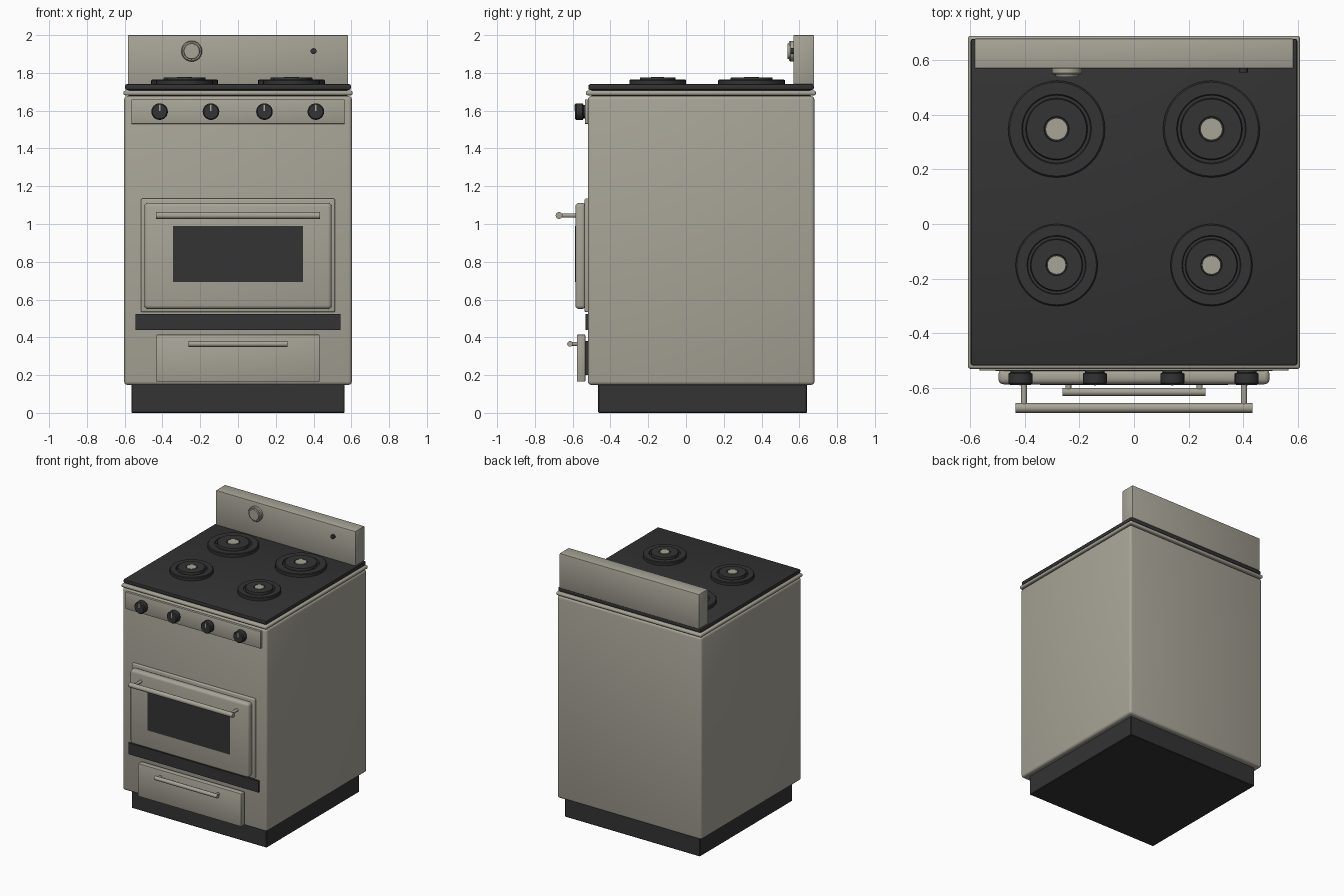
import bpy, bmesh, math
from mathutils import Matrix

if "Cube" in bpy.data.objects:
    bpy.data.objects.remove(bpy.data.objects["Cube"], do_unlink=True)


def material(name, rgb):
    m = bpy.data.materials.new(name)
    m.use_nodes = True
    m.diffuse_color = (*rgb, 1)
    m.node_tree.nodes["Principled BSDF"].inputs["Base Color"].default_value = (*rgb, 1)
    return m


enamel = material("warm grey enamel", (0.39, 0.37, 0.31))
black = material("black", (0.033, 0.033, 0.033))


def finish(name, bm, mat, bevel=0, segments=3):
    bmesh.ops.recalc_face_normals(bm, faces=bm.faces)
    mesh = bpy.data.meshes.new(name)
    bm.to_mesh(mesh)
    bm.free()
    mesh.materials.append(mat)
    obj = bpy.data.objects.new(name, mesh)
    bpy.context.collection.objects.link(obj)
    bpy.context.view_layer.objects.active = obj
    bpy.ops.object.select_all(action="DESELECT")
    obj.select_set(True)
    if bevel:
        mod = obj.modifiers.new("rounded edges", "BEVEL")
        mod.width, mod.segments = bevel, segments
        bpy.ops.object.modifier_apply(modifier=mod.name)
    bpy.ops.object.shade_smooth_by_angle(angle=math.radians(35))
    return obj


def box(name, mat, x, y, z, bevel=0, segments=3):
    """Box from (min, max) pairs."""
    bm = bmesh.new()
    bmesh.ops.create_cube(bm, size=1)
    for v in bm.verts:
        v.co = [lo + (hi - lo) * (c + 0.5) for c, (lo, hi) in zip(v.co, (x, y, z))]
    return finish(name, bm, mat, bevel, segments)


def lathe(name, mat, profile, place, axis="Z", steps=40):
    """Spin (radius, height) points; axis Y makes height run towards the front."""
    bm = bmesh.new()
    verts = [bm.verts.new((r, 0, h)) for r, h in profile]
    edges = [bm.edges.new(pair) for pair in zip(verts, verts[1:])]
    bmesh.ops.spin(bm, geom=verts + edges, axis=(0, 0, 1), cent=(0, 0, 0),
                   angle=math.tau, steps=steps)
    bmesh.ops.remove_doubles(bm, verts=bm.verts, dist=1e-5)
    turn = {"Z": Matrix(), "Y": Matrix.Rotation(math.pi / 2, 4, "X"),
            "X": Matrix.Rotation(math.pi / 2, 4, "Y")}[axis]
    bm.transform(Matrix.Translation(place) @ turn)
    return finish(name, bm, mat)


def rod(name, mat, radius, length, place, axis):
    return lathe(name, mat, [(0, 0), (radius, 0), (radius, length), (0, length)],
                 place, axis, 20)


def handle(name, half, post_x, y, z, radius, back):
    rod(name + "_bar", enamel, radius, 2 * half, (-half, y, z), "X")
    for side, label in ((-1, "right"), (1, "left")):
        rod(f"{name}_{label}_post", enamel, 0.011, back - y, (side * post_x, back, z), "Y")


# Cabinet
box("plinth", black, (-0.565, 0.565), (-0.465, 0.64), (0, 0.16), 0.004, 1)
box("cabinet", enamel, (-0.603, 0.603), (-0.52, 0.68), (0.148, 1.677), 0.018)
box("cabinet_neck", black, (-0.58, 0.58), (-0.5, 0.66), (1.66, 1.72))
box("top_trim", enamel, (-0.607, 0.607), (-0.53, 0.688), (1.681, 1.706), 0.01)
box("cooktop", black, (-0.597, 0.597), (-0.517, 0.677), (1.71, 1.74), 0.008, 2)

# Burners
for side, label in ((-1, "right"), (1, "left")):
    for row, y, r in (("back", 0.347, 0.177), ("front", -0.15, 0.15)):
        place = (side * 0.283, y, 1.738)
        lathe(f"{row}_{label}_burner", black,
              [(r, 0), (r, 0.022), (r * 0.97, 0.027), (r * 0.72, 0.027),
               (r * 0.7, 0.02), (r * 0.64, 0.02), (r * 0.62, 0.038),
               (r * 0.26, 0.038), (r * 0.25, 0.03), (0, 0.03)], place)
        rod(f"{row}_{label}_burner_cap", enamel, r * 0.228, 0.039, place, "Z")

# Backguard with dial and button
box("backguard", enamel, (-0.583, 0.583), (0.568, 0.678), (1.738, 2.0), 0.005, 2)
lathe("clock_dial", enamel,
      [(0.055, 0), (0.055, 0.018), (0.05, 0.024), (0.043, 0.024), (0.04, 0.032), (0, 0.032)],
      (-0.245, 0.57, 1.915), "Y")
rod("indicator_button", black, 0.016, 0.017, (0.4, 0.57, 1.915), "Y")

# Control panel and knobs
box("control_panel", enamel, (-0.565, 0.565), (-0.536, -0.51), (1.53, 1.66), 0.004, 2)
for i, x in enumerate((-0.415, -0.143, 0.14, 0.412)):
    lathe(f"knob_{i + 1}", black,
          [(0.036, 0), (0.036, 0.008), (0.044, 0.012), (0.044, 0.046), (0.038, 0.053), (0, 0.053)],
          (x, -0.535, 1.595), "Y", 24)
    box(f"knob_mark_{i + 1}", enamel, (x - 0.004, x + 0.004), (-0.59, -0.585), (1.597, 1.633))

# Oven door
box("door_frame", enamel, (-0.513, 0.513), (-0.537, -0.51), (0.533, 1.135), 0.008)
box("oven_door", enamel, (-0.496, 0.496), (-0.586, -0.53), (0.55, 1.112), 0.02)
box("oven_window", black, (-0.343, 0.343), (-0.588, -0.58), (0.692, 0.99))
handle("oven_handle", 0.433, 0.402, -0.672, 1.045, 0.018, -0.58)
box("vent_strip", black, (-0.543, 0.543), (-0.533, -0.515), (0.438, 0.524))

# Storage drawer
box("drawer_runner", black, (-0.38, 0.38), (-0.54, -0.51), (0.2, 0.38))
box("drawer_front", enamel, (-0.432, 0.432), (-0.578, -0.533), (0.165, 0.415), 0.006, 2)
handle("drawer_handle", 0.262, 0.24, -0.614, 0.365, 0.015, -0.57)
